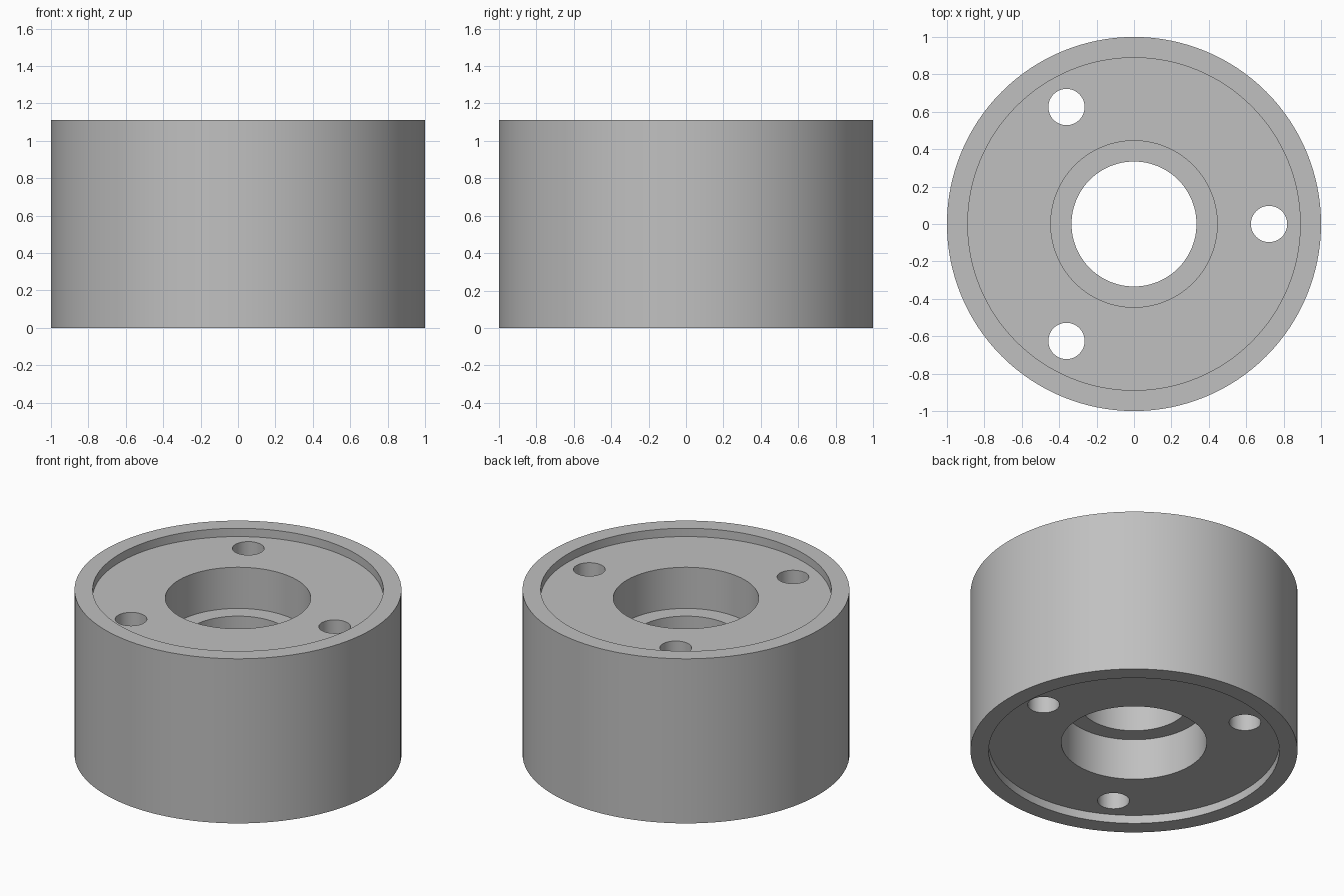
import bpy
import bmesh
import math
from mathutils import Matrix, Vector

cube = bpy.data.objects.get("Cube")
if cube:
    bpy.data.objects.remove(cube, do_unlink=True)

# Main dimensions
HEIGHT = 1.111
OUTER, RECESS, BORE, LEDGE = 1.0, 0.889, 0.445, 0.334
RECESS_DEPTH, BORE_DEPTH = 0.056, 0.278
HOLE_RADIUS, HOLE_CIRCLE, HOLE_COUNT = 0.097, 0.722, 3
SEGMENTS = 128

grey = bpy.data.materials.new("plain grey")
grey.use_nodes = True
colour = (0.53, 0.53, 0.53, 1.0)
grey.diffuse_color = colour
grey.node_tree.nodes["Principled BSDF"].inputs["Base Color"].default_value = colour


def make_object(name, bm):
    bmesh.ops.recalc_face_normals(bm, faces=bm.faces)
    mesh = bpy.data.meshes.new(name)
    bm.to_mesh(mesh)
    bm.free()
    mesh.materials.append(grey)
    obj = bpy.data.objects.new(name, mesh)
    bpy.context.collection.objects.link(obj)
    return obj


def lathe(name, profile):
    """Spin a closed (radius, z) profile around the z axis."""
    bm = bmesh.new()
    verts = [bm.verts.new((r, 0, z)) for r, z in profile]
    edges = [bm.edges.new((v, verts[i - 1])) for i, v in enumerate(verts)]
    bmesh.ops.spin(bm, geom=verts + edges, cent=(0, 0, 0), axis=(0, 0, 1),
                   angle=math.tau, steps=SEGMENTS)
    bmesh.ops.remove_doubles(bm, verts=bm.verts, dist=0.0001)
    return make_object(name, bm)


# Ring body: upper half of the section, mirrored for the lower half
floor = HEIGHT - RECESS_DEPTH
upper = [(OUTER, HEIGHT), (RECESS, HEIGHT), (RECESS, floor), (BORE, floor),
         (BORE, floor - BORE_DEPTH + RECESS_DEPTH - 0.056),
         (LEDGE, floor - BORE_DEPTH + RECESS_DEPTH - 0.056)]
lower = [(r, HEIGHT - z) for r, z in reversed(upper)]
body = lathe("wheel_hub_body", upper + lower)

# Bolt holes: three cylinders cut right through
bm = bmesh.new()
for i in range(HOLE_COUNT):
    place = Matrix.Rotation(math.tau * i / HOLE_COUNT, 4, 'Z') @ \
        Matrix.Translation(Vector((HOLE_CIRCLE, 0, HEIGHT / 2)))
    bmesh.ops.create_cone(bm, cap_ends=True, segments=48, radius1=HOLE_RADIUS,
                          radius2=HOLE_RADIUS, depth=HEIGHT * 1.5, matrix=place)
cutter = make_object("bolt_hole_cutter", bm)
cutter.hide_render = True

cut = body.modifiers.new("bolt holes", 'BOOLEAN')
cut.operation = 'DIFFERENCE'
cut.solver = 'EXACT'
cut.object = cutter

# Apply the cut, then smooth the round walls and keep the rims sharp
bpy.ops.object.select_all(action='DESELECT')
body.select_set(True)
bpy.context.view_layer.objects.active = body
bpy.ops.object.modifier_apply(modifier=cut.name)
bpy.data.objects.remove(cutter, do_unlink=True)
bpy.ops.object.shade_smooth_by_angle(angle=math.radians(30))
